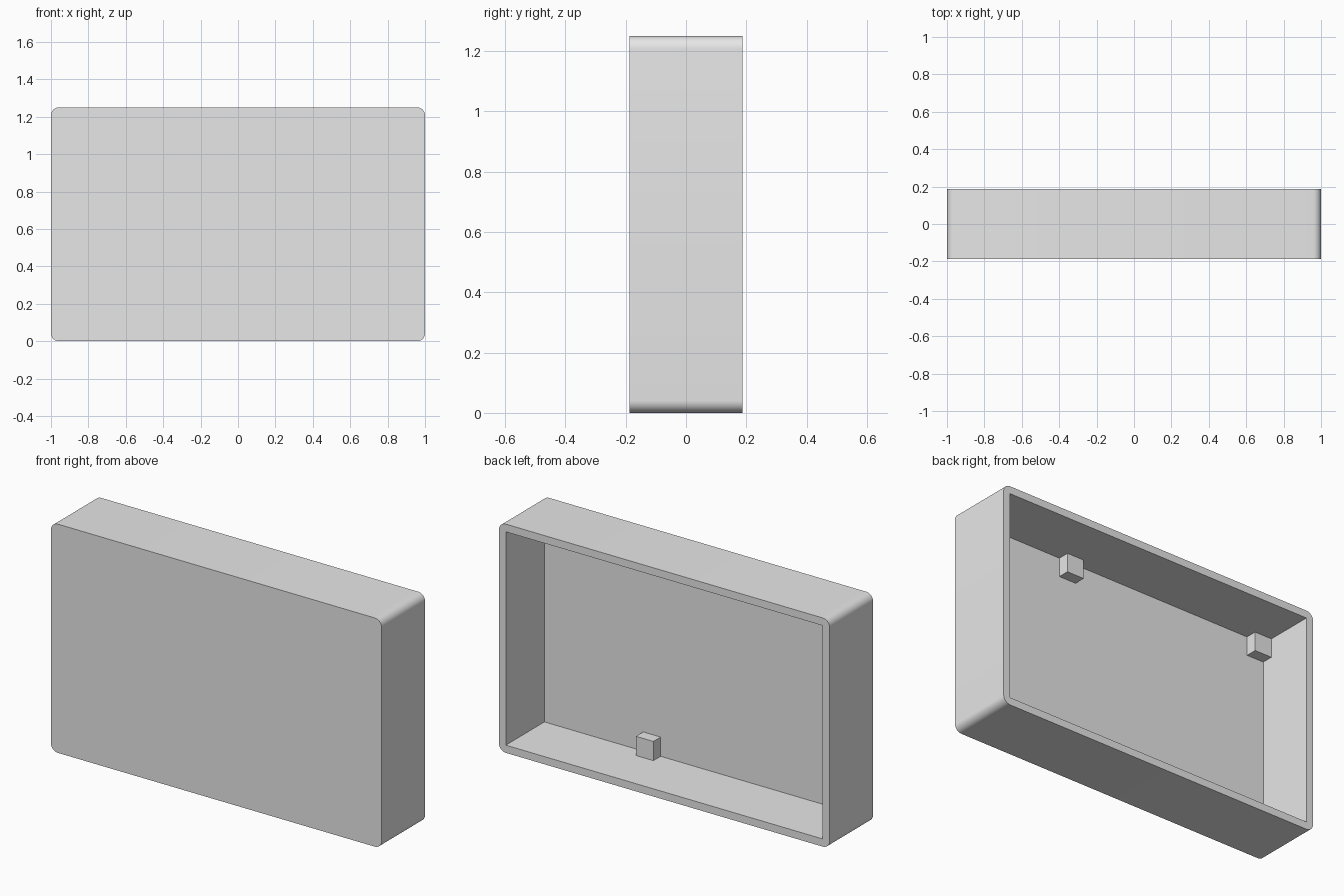
import bpy
import bmesh
from mathutils import Matrix, Vector

cube = bpy.data.objects.get("Cube")
if cube:
    bpy.data.objects.remove(cube, do_unlink=True)

W, D, H = 2.0, 0.375, 1.25
WALL = 0.042
PEG, PEG_DEPTH = 0.105, 0.0625

grey = bpy.data.materials.new("light_grey")
grey.use_nodes = True
grey.diffuse_color = (0.8, 0.8, 0.8, 1)
grey.node_tree.nodes["Principled BSDF"].inputs["Base Color"].default_value = (0.8, 0.8, 0.8, 1)


def box(name, size, centre, round_radius=0):
    """Box, optionally with the edges running front to back rounded."""
    bm = bmesh.new()
    bmesh.ops.create_cube(bm, size=1, matrix=Matrix.Translation(centre) @ Matrix.Diagonal((*size, 1)))
    if round_radius:
        edges = [e for e in bm.edges
                 if abs((e.verts[0].co - e.verts[1].co).normalized().y) > 0.9]
        bmesh.ops.bevel(bm, geom=edges, offset=round_radius, segments=8,
                        profile=0.5, affect='EDGES')
    mesh = bpy.data.meshes.new(name)
    bm.to_mesh(mesh)
    bm.free()
    mesh.materials.append(grey)
    obj = bpy.data.objects.new(name, mesh)
    bpy.context.collection.objects.link(obj)
    return obj


# Shell: rounded block hollowed from the back
shell = box("shell", (W, D, H), Vector((0, 0, H / 2)), round_radius=WALL)
cutter = box("cavity_cutter", (W - 2 * WALL, D, H - 2 * WALL), Vector((0, WALL, H / 2)))
cutter.hide_render = True
hollow = shell.modifiers.new("hollow", 'BOOLEAN')
hollow.operation = 'DIFFERENCE'
hollow.solver = 'EXACT'
hollow.object = cutter

bpy.ops.object.select_all(action='DESELECT')
shell.select_set(True)
bpy.context.view_layer.objects.active = shell
bpy.ops.object.modifier_apply(modifier=hollow.name)
bpy.data.objects.remove(cutter, do_unlink=True)
bpy.ops.object.shade_smooth_by_angle()

# Pegs: small blocks on the inner face, along the floor and ceiling
peg_y = -D / 2 + WALL + PEG_DEPTH / 2
for side, x in (("middle", 0.308), ("corner", -W / 2 + WALL + PEG / 2)):
    for level, z in (("lower", WALL + PEG / 2), ("upper", H - WALL - PEG / 2)):
        box(f"{level}_{side}_peg", (PEG, PEG_DEPTH, PEG), Vector((x, peg_y, z)))
